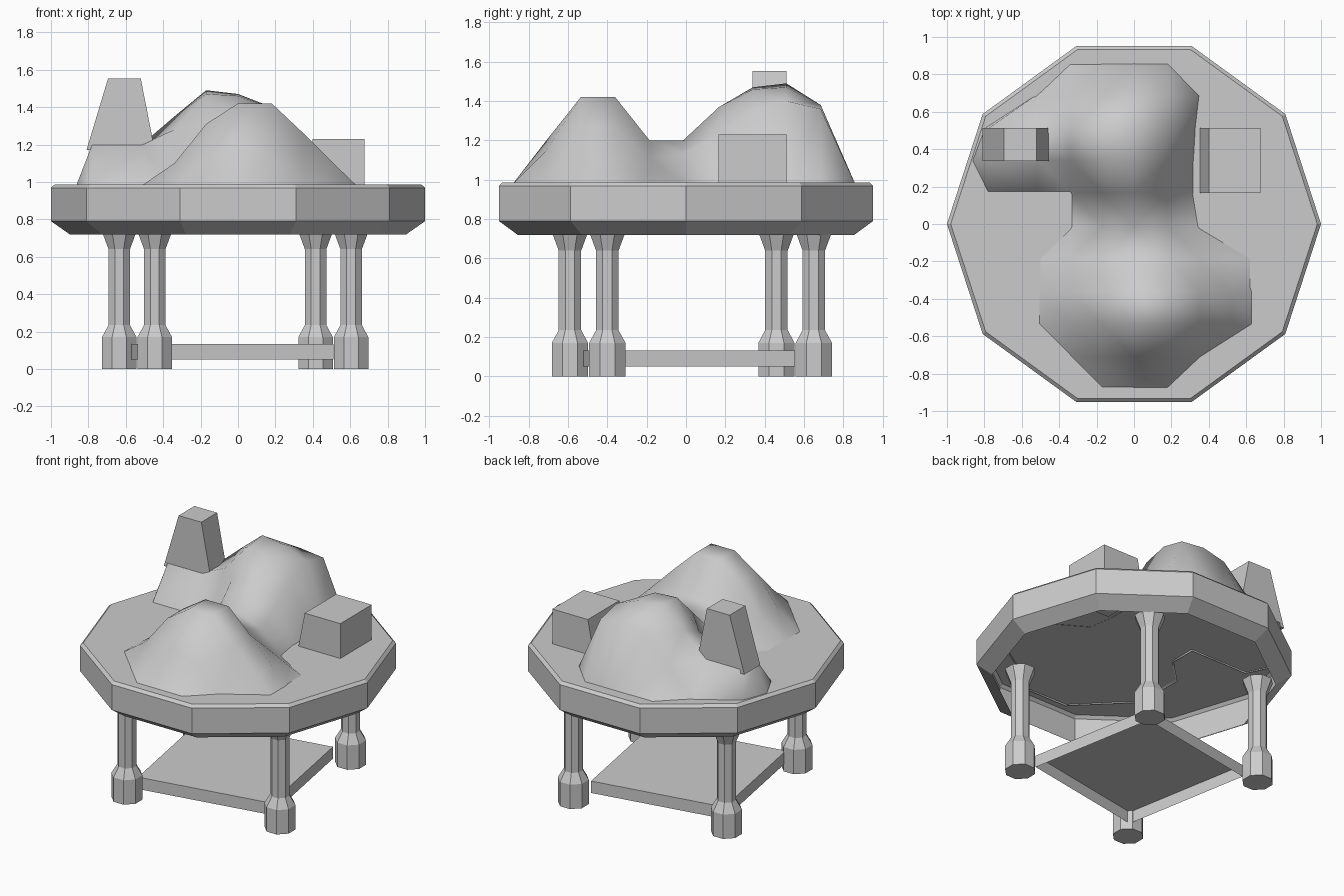
import bpy
import bmesh
from math import pi, cos, sin

cube = bpy.data.objects.get("Cube")
if cube:
    bpy.data.objects.remove(cube, do_unlink=True)

grey = bpy.data.materials.new("plain grey")
grey.use_nodes = True
grey.diffuse_color = (0.6, 0.6, 0.6, 1)
grey.node_tree.nodes["Principled BSDF"].inputs["Base Color"].default_value = (0.6, 0.6, 0.6, 1)


def finish(name, bm, smooth=False):
    """Turn a bmesh into a named object with the grey material."""
    mesh = bpy.data.meshes.new(name)
    for face in bm.faces:
        face.smooth = smooth
    bm.to_mesh(mesh)
    bm.free()
    mesh.materials.append(grey)
    obj = bpy.data.objects.new(name, mesh)
    bpy.context.collection.objects.link(obj)
    return obj


def stacked_rings(name, rings, cap_bottom=True, cap_top=True):
    """Join rings of points, listed from bottom to top, into a solid or shell."""
    bm = bmesh.new()
    loops = [[bm.verts.new(p) for p in ring] for ring in rings]
    count = len(loops[0])
    for low, high in zip(loops, loops[1:]):
        for i in range(count):
            j = (i + 1) % count
            bm.faces.new((low[i], low[j], high[j], high[i]))
    if cap_bottom:
        bm.faces.new(loops[0][::-1])
    if cap_top:
        bm.faces.new(loops[-1])
    return finish(name, bm)


def polygon(x, y, z, radius, sides, turn=0.0):
    angles = [turn + 2 * pi * i / sides for i in range(sides)]
    return [(x + radius * cos(a), y + radius * sin(a), z) for a in angles]


def tapered_box(name, bottom_x, top_x, y0, y1, z0, z1):
    rings = []
    for (x0, x1), z in ((bottom_x, z0), (top_x, z1)):
        rings.append([(x0, y0, z), (x1, y0, z), (x1, y1, z), (x0, y1, z)])
    return stacked_rings(name, rings)


# Ten-sided table top, open underneath
top_profile = [(0.9, 0.72), (1.0, 0.79), (1.0, 0.968), (0.98, 0.987)]
stacked_rings("table_top", [polygon(0, 0, z, r, 10) for r, z in top_profile],
              cap_bottom=False)

# Four eight-sided legs on a turned square
leg_profile = [(0.1, 0), (0.1, 0.17), (0.062, 0.235), (0.062, 0.64), (0.1, 0.735)]
leg_x, leg_y = 0.62, -0.43
for name in ("left_leg", "back_leg", "right_leg", "front_leg"):
    cx, cy = leg_x - 0.015, leg_y + 0.03
    stacked_rings(name, [polygon(cx, cy, z, r, 8, pi / 8) for r, z in leg_profile])
    leg_x, leg_y = -leg_y, leg_x

# Low shelf between the legs, open underneath
shelf_corners = [(0.54, -0.375), (0.375, 0.54), (-0.54, 0.375), (-0.375, -0.54)]
stacked_rings("shelf", [[(x - 0.03, y + 0.015, z) for x, y in shelf_corners]
                        for z in (0.05, 0.133)], cap_bottom=False)

# Hilly terrain: rows of (y, left edge, right edge, heights in hundredths)
columns = [-0.78, -0.515, -0.34, -0.17, 0.0, 0.18, 0.35, 0.52]
rows = [
    (-0.88, -0.34, 0.18, ()),
    (-0.71, -0.34, 0.36, (0, 0, 0, 15, 22, 17, 1)),
    (-0.535, -0.515, 0.635, (0, 0, 12, 33, 44, 44, 28, 11)),
    (-0.36, -0.515, 0.635, (0, 0, 12, 33, 44, 44, 28, 11)),
    (-0.185, -0.515, 0.635, (0, 0, 8, 17, 22, 22, 13, 5)),
    (-0.015, -0.34, 0.35, (0, 0, 0, 14, 22, 15)),
    (0.168, -0.865, 0.32, (0, 0, 0, 32, 39, 25)),
    (0.34, -0.865, 0.32, (22, 22, 30, 49, 48, 38)),
    (0.51, -0.8, 0.33, (22, 22, 37, 51, 49, 42)),
    (0.685, -0.53, 0.355, (0, 1, 20, 36, 40, 38)),
    (0.86, -0.34, 0.355, ()),
]
base = 0.98
bm = bmesh.new()
grid = []
for y, left, right, heights in rows:
    line = [bm.verts.new((left, y, base))]
    for i, x in enumerate(columns):
        inside = left < x < right and i < len(heights)
        z = base + heights[i] / 100 if inside else base
        line.append(bm.verts.new((min(max(x, left), right), y, z)))
    line.append(bm.verts.new((right, y, base)))
    grid.append(line)
for low, high in zip(grid, grid[1:]):
    for i in range(len(low) - 1):
        bm.faces.new((low[i], low[i + 1], high[i + 1], high[i]))
bmesh.ops.triangulate(bm, faces=bm.faces[:])
bmesh.ops.remove_doubles(bm, verts=bm.verts[:], dist=0.002)
flat = [f for f in bm.faces if all(v.co.z < base + 0.001 for v in f.verts)]
bmesh.ops.delete(bm, geom=flat, context="FACES")
finish("terrain_hills", bm, smooth=True)

# Tapered tower on the ridge and block beside the hills
tapered_box("ridge_tower", (-0.81, -0.445), (-0.695, -0.52), 0.338, 0.512, 1.17, 1.553)
tapered_box("side_block", (0.35, 0.675), (0.4, 0.675), 0.165, 0.512, 0.975, 1.23)
